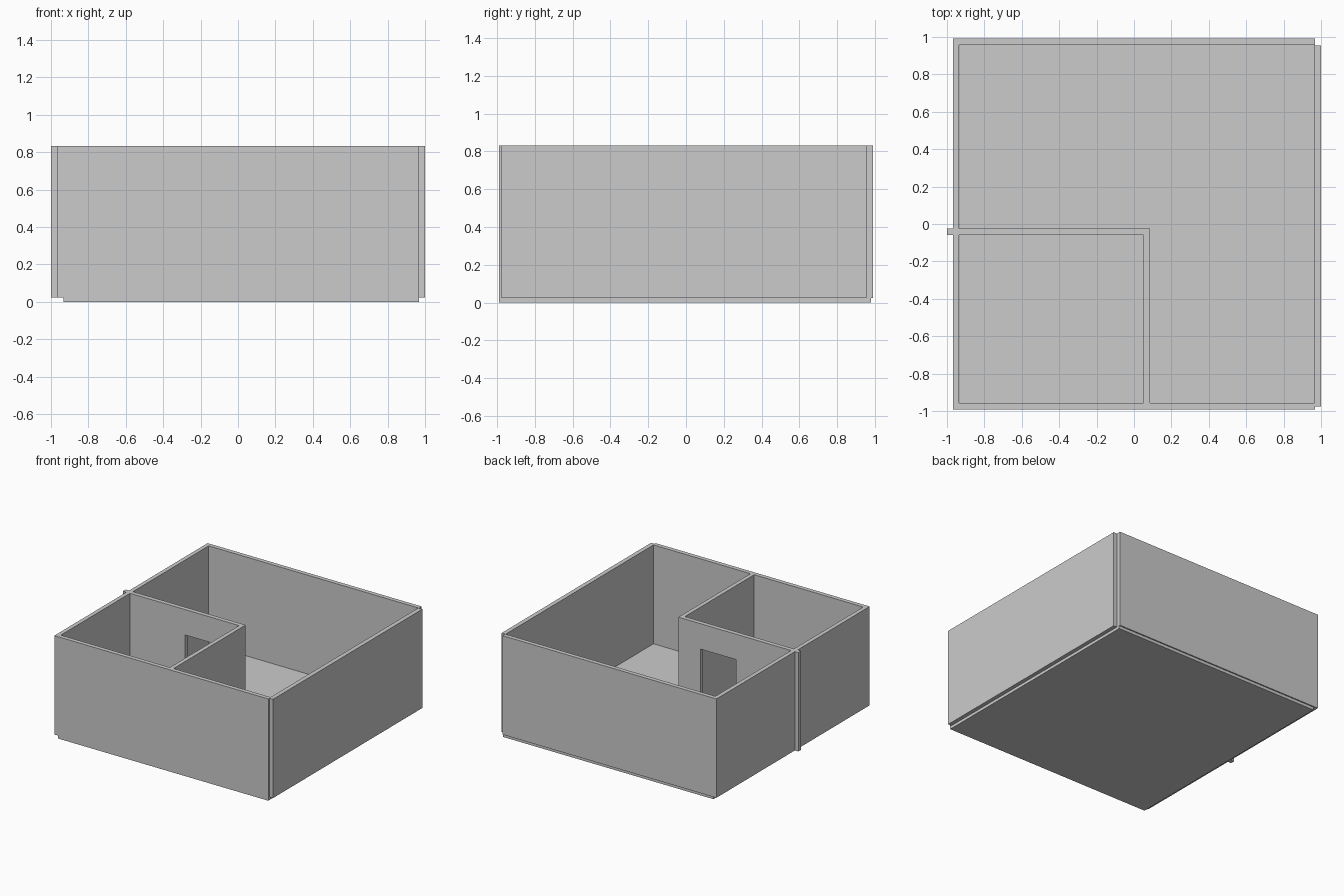
import bpy
import bmesh

if "Cube" in bpy.data.objects:
    bpy.data.objects.remove(bpy.data.objects["Cube"])

FLOOR_TOP, WALL_TOP = 0.024, 0.833


def prism(name, profile, y0, y1):
    """Extrude an outline in the x-z plane from y0 to y1."""
    bm = bmesh.new()
    face = bm.faces.new([bm.verts.new((x, y0, z)) for x, z in profile])
    new = bmesh.ops.extrude_face_region(bm, geom=[face])["geom"]
    verts = [g for g in new if isinstance(g, bmesh.types.BMVert)]
    bmesh.ops.translate(bm, verts=verts, vec=(0, y1 - y0, 0))
    bmesh.ops.recalc_face_normals(bm, faces=bm.faces)
    mesh = bpy.data.meshes.new(name)
    bm.to_mesh(mesh)
    bm.free()
    obj = bpy.data.objects.new(name, mesh)
    bpy.context.collection.objects.link(obj)
    return obj


def box(name, x0, x1, y0, y1, z0=FLOOR_TOP, z1=WALL_TOP):
    return prism(name, [(x0, z0), (x1, z0), (x1, z1), (x0, z1)], y0, y1)


# Floor slab, slightly offset under the walls
box("floor", -0.934, 0.968, -0.991, 0.981, 0.0, FLOOR_TOP)

# Outer walls
box("front_wall", -0.968, 0.968, -0.991, -0.956)
box("back_wall", -0.968, 0.968, 0.956, 0.991)
box("left_wall", -0.969, -0.935, -0.976, 0.976)
box("right_wall", 0.964, 1.0, -0.976, 0.955)

# Inner partition with doorway; its end pokes through the left wall
DOOR_L, DOOR_R, DOOR_TOP = -0.438, -0.113, 0.625
prism("doorway_partition", [
    (-1.0, FLOOR_TOP), (DOOR_L, FLOOR_TOP), (DOOR_L, DOOR_TOP),
    (DOOR_R, DOOR_TOP), (DOOR_R, FLOOR_TOP), (0.086, FLOOR_TOP),
    (0.086, WALL_TOP), (-1.0, WALL_TOP)], -0.06, -0.024)

# Inner partition closing the small room
box("side_partition", 0.052, 0.086, -0.956, -0.06)
